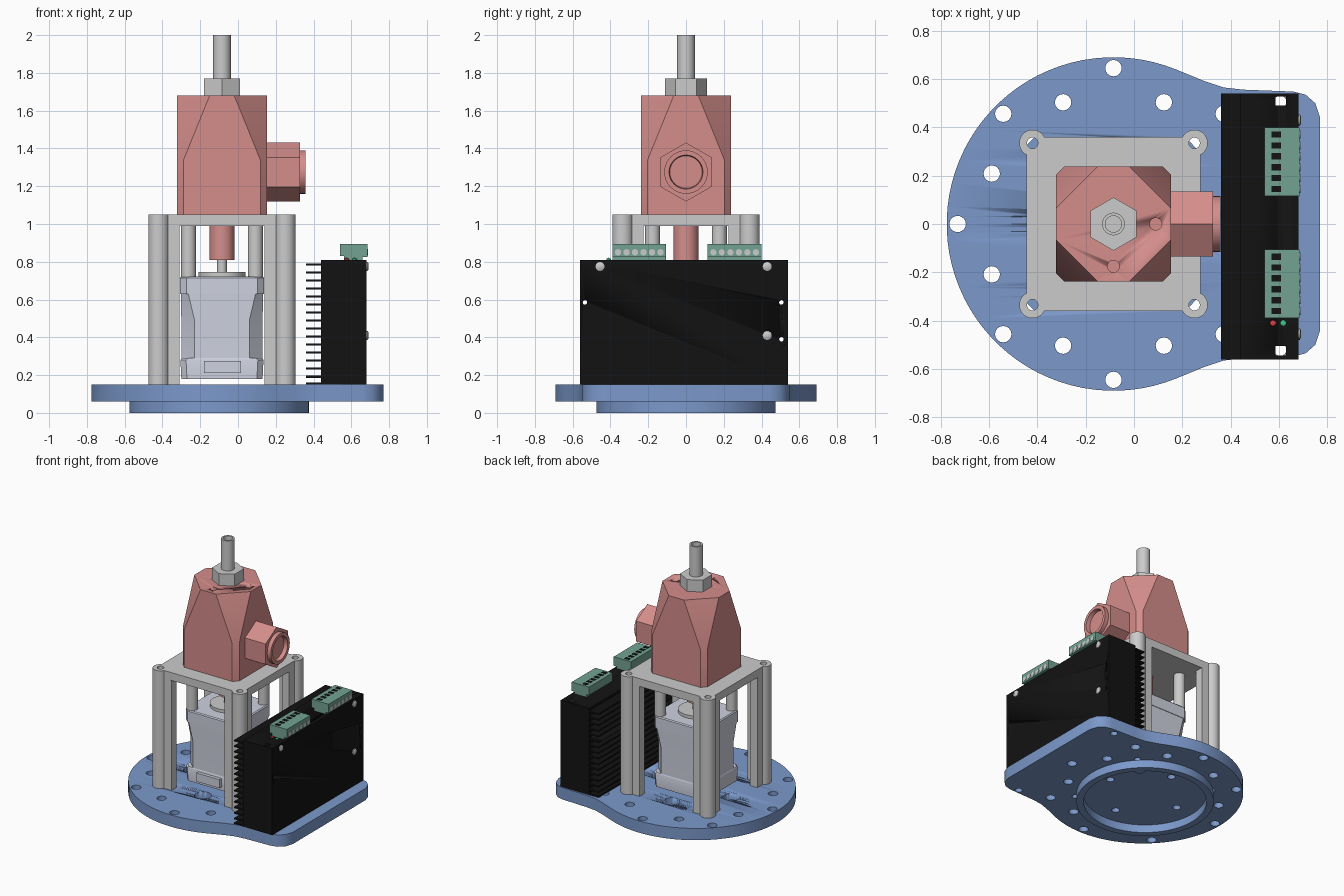
import bpy, bmesh
from math import sin, cos, pi, radians
from mathutils import Matrix, Vector

if "Cube" in bpy.data.objects:
    bpy.data.objects.remove(bpy.data.objects["Cube"])

CX = -0.085  # axis of pump and motor


def material(name, *rgb):
    m = bpy.data.materials.new(name)
    m.diffuse_color = (*rgb, 1)
    m.use_nodes = True
    m.node_tree.nodes["Principled BSDF"].inputs["Base Color"].default_value = m.diffuse_color
    return m


BLUE = material("blue", 0.20, 0.32, 0.60)
PINK = material("pink", 0.66, 0.27, 0.26)
BLACK = material("black", 0.006, 0.006, 0.006)
GREEN = material("green", 0.17, 0.36, 0.29)
SILVER = material("silver", 0.62, 0.64, 0.74)
RED = material("red", 0.7, 0.05, 0.05)
LED = material("led_green", 0.05, 0.6, 0.25)
ALONG_X = Matrix.Rotation(pi / 2, 4, 'Y')
ALONG_Y = Matrix.Rotation(pi / 2, 4, 'X')


def finish(name, bm, mat=None, rot=None, loc=(0, 0, 0)):
    bmesh.ops.remove_doubles(bm, verts=bm.verts, dist=1e-5)
    bmesh.ops.recalc_face_normals(bm, faces=bm.faces)
    bm.transform(Matrix.Translation(Vector(loc)) @ (rot or Matrix()))
    me = bpy.data.meshes.new(name)
    bm.to_mesh(me)
    bm.free()
    ob = bpy.data.objects.new(name, me)
    bpy.context.collection.objects.link(ob)
    if mat:
        me.materials.append(mat)
    bpy.ops.object.select_all(action='DESELECT')
    ob.select_set(True)
    bpy.context.view_layer.objects.active = ob
    bpy.ops.object.shade_smooth_by_angle(angle=radians(32))
    return ob


def circle(x, y, r, n=16, a0=0, a1=360):
    full = abs(a1 - a0) == 360
    k = n if full else n - 1
    return [(x + r * cos(radians(a0 + (a1 - a0) * i / k)),
             y + r * sin(radians(a0 + (a1 - a0) * i / k))) for i in range(n)]


def slab(name, loops, z0, z1, mat=None, rot=None, loc=(0, 0, 0)):
    """Extrude an outline; any further loops are holes."""
    cu = bpy.data.curves.new(name + "_outline", 'CURVE')
    cu.dimensions, cu.fill_mode, cu.extrude = '2D', 'BOTH', (z1 - z0) / 2
    for pts in loops:
        sp = cu.splines.new('POLY')
        sp.points.add(len(pts) - 1)
        for p, (x, y) in zip(sp.points, pts):
            p.co = (x, y, 0, 1)
        sp.use_cyclic_u = True
    tmp = bpy.data.objects.new("tmp", cu)
    bpy.context.collection.objects.link(tmp)
    me = bpy.data.meshes.new_from_object(tmp.evaluated_get(bpy.context.evaluated_depsgraph_get()))
    bm = bmesh.new()
    bm.from_mesh(me)
    bpy.data.objects.remove(tmp)
    bpy.data.meshes.remove(me)
    bm.transform(Matrix.Translation((0, 0, (z0 + z1) / 2)))
    return finish(name, bm, mat, rot, loc)


def loft(name, rings, mat=None, rot=None, loc=(0, 0, 0)):
    """Skin a stack of equal-length 3D rings and cap both ends."""
    bm = bmesh.new()
    vs = [[bm.verts.new(p) for p in ring] for ring in rings]
    n = len(vs[0])
    for a, b in zip(vs, vs[1:]):
        for i in range(n):
            bm.faces.new((a[i], a[(i + 1) % n], b[(i + 1) % n], b[i]))
    for k in (0, -1):
        if (vs[k][0].co - vs[k][n // 2].co).length > 1e-4:
            bm.faces.new(vs[k])
    return finish(name, bm, mat, rot, loc)


def lathe(name, prof, n=32, phase=0, **kw):
    return loft(name, [[(r * cos(phase + 2 * pi * i / n), r * sin(phase + 2 * pi * i / n), z)
                        for i in range(n)] for r, z in prof], **kw)


def octo(name, levels, **kw):
    """Stack of corner-cut squares given as (z, half width, corner cut)."""
    rings = []
    for z, h, c in levels:
        k = h - c
        rings.append([(h, -k, z), (h, k, z), (k, h, z), (-k, h, z),
                      (-h, k, z), (-h, -k, z), (-k, -h, z), (k, -h, z)])
    return loft(name, rings, loc=(CX, 0, 0), **kw)


def box(name, x0, x1, y0, y1, z0, z1, mat=None):
    return slab(name, [[(x0, y0), (x1, y0), (x1, y1), (x0, y1)]], z0, z1, mat)


def cut(ob, cutter):
    cutter.hide_render = True
    m = ob.modifiers.new("cut", 'BOOLEAN')
    m.operation, m.solver, m.object = 'DIFFERENCE', 'EXACT', cutter
    bpy.context.view_layer.objects.active = ob
    bpy.ops.object.modifier_apply(modifier=m.name)
    bpy.data.objects.remove(cutter)


# Base plate: round disc flowing into a squarer ledge, with bolt circles
side = [(0.29, 0.592), (0.37, 0.565), (0.45, 0.556), (0.66, 0.548), (0.71, 0.535), (0.75, 0.5), (0.77, 0.44)]
outline = circle(CX, 0, 0.69, 56, 68, 292) + [(x, -y) for x, y in side] + side[::-1]
holes = [circle(CX + 0.645 * cos(k * pi / 4), 0.645 * sin(k * pi / 4), 0.034) for k in range(8)]
holes += [circle(CX + 0.545 * cos((k + .5) * pi / 4), 0.545 * sin((k + .5) * pi / 4), 0.034) for k in range(8)]
holes += [circle(CX + 0.30 * cos(k * pi / 2), 0.30 * sin(k * pi / 2), 0.028) for k in range(4)]
post_xy = [(sx, sy) for sx in (-1, 1) for sy in (-1, 1)]
holes += [circle(CX + sx * 0.335, sy * 0.335, 0.023) for sx, sy in post_xy]
holes += [circle(0.605, y, 0.026) for y in (0.505, -0.52)]
plate = slab("base_plate", [outline] + holes, 0.06, 0.15, BLUE)
for k in range(4):
    cut(plate, lathe("counterbore", [(0.06, 0.10), (0.06, 0.2)], 24,
                     loc=(CX + 0.30 * cos(k * pi / 2), 0.30 * sin(k * pi / 2), 0)))
slab("base_ring", [circle(-0.1, 0, 0.475, 64), circle(-0.1, 0, 0.425, 64)], 0, 0.06, BLUE)
lathe("ring_boss", [(0.035, 0), (0.035, 0.06)], 16, mat=BLUE, loc=(0.2, 0.30, 0))

# Bracket: four L-shaped posts with round corners, and a top plate
lobe = circle(0.335, 0.335, 0.055, 18, 153, -63)
ell = [(0.225, 0.36)] + lobe + [(0.36, 0.225), (0.30, 0.225), (0.30, 0.30), (0.225, 0.30)]
for i, (sx, sy) in enumerate(post_xy):
    slab(f"bracket_post_{i + 1}", [[(CX + sx * x, sy * y) for x, y in ell],
                                   circle(CX + sx * 0.335, sy * 0.335, 0.023)], 0.15, 0.99)
rim = []
for sx, sy, order in ((1, 1, 1), (1, -1, -1), (-1, -1, 1), (-1, 1, -1)):
    rim += [(CX + sx * x, sy * y) for x, y in lobe[::order]]
slab("bracket_top", [rim] + [circle(CX + sx * 0.335, sy * 0.335, 0.023) for sx, sy in post_xy], 0.99, 1.05)

# Motor with caps, pilot disc, shaft, connector and standoffs
octo("motor_bottom_cap", [(0.18, 0.215, 0.03), (0.28, 0.22, 0.03), (0.29, 0.215, 0.035)], mat=SILVER)
octo("motor_body", [(0.29, 0.215, 0.07), (0.49, 0.215, 0.07), (0.63, 0.218, 0.04)], mat=SILVER)
octo("motor_top_cap", [(0.63, 0.222, 0.035), (0.715, 0.222, 0.035), (0.722, 0.215, 0.035)], mat=SILVER)
box("motor_connector", -0.18, 0.015, -0.245, -0.21, 0.21, 0.275, SILVER)
lathe("motor_pilot", [(0.125, 0.72), (0.125, 0.745)], loc=(CX, 0, 0))
lathe("motor_shaft", [(0.026, 0.74), (0.026, 0.83)], 16, loc=(CX, 0, 0))
for i, (sx, sy) in enumerate(post_xy):
    lathe(f"motor_standoff_{i + 1}", [(0.04, 0.72), (0.04, 0.99)], 20, loc=(CX + sx * 0.177, sy * 0.177, 0))
lathe("drive_coupling", [(0.027, 0.81), (0.066, 0.81), (0.066, 0.99)], 24, mat=PINK, loc=(CX, 0, 0))

# Pump head: block with tapering corner cuts and two top holes
head = octo("pump_head", [(1.05, 0.238, 0.035), (1.34, 0.238, 0.035), (1.68, 0.238, 0.173)], mat=PINK)
for x, y in ((CX + 0.175, 0), (CX, -0.175)):
    cut(head, lathe("head_hole", [(0.025, 1.62), (0.025, 1.75)], 20, loc=(x, y, 0)))

# Outlet: hex body and threaded collar with stepped bore
lathe("outlet_hex", [(0.156, 0), (0.156, 0.175), (0.09, 0.175)], 6, mat=PINK, rot=ALONG_X, loc=(0.152, 0, 1.275))
lathe("outlet_collar", [(0.115, 0.17), (0.115, 0.205), (0.09, 0.205), (0.075, 0.10), (0.05, 0.10),
                        (0.05, 0.03), (0, 0.03)], mat=PINK, rot=ALONG_X, loc=(0.152, 0, 1.275))

# Top fitting: nut and tube
lathe("top_nut", [(0.11, 1.68), (0.11, 1.77)], 6, pi / 6, loc=(CX, 0, 0))
lathe("top_tube", [(0.047, 1.77), (0.047, 2.0), (0.034, 2.0), (0.034, 1.80), (0, 1.80)], 24, loc=(CX, 0, 0))

# Driver: finned heatsink case with notches and through holes
comb = [(0.68, 0.81), (0.68, 0.15), (0.36, 0.15), (0.36, 0.162), (0.44, 0.162)]
for i in range(15):
    z = 0.186 + i * 0.0425
    comb += [(0.44, z), (0.36, z), (0.36, z + 0.011), (0.44, z + 0.011)]
comb += [(0.44, 0.81)]
case = slab("driver_case", [comb], -0.54, 0.56, BLACK, ALONG_Y)
for y0, y1 in ((0.49, 0.528), (-0.545, -0.505)):
    cut(case, box("notch", 0.585, 0.63, y0, y1, 0.1, 0.9))
for y, z in ((-0.535, 0.585), (0.505, 0.585), (0.505, 0.39)):
    cut(case, lathe("case_hole", [(0.012, 0.3), (0.012, 0.75)], 12, rot=ALONG_X, loc=(0, y, z)))
for y in (-0.455, 0.43):
    for z in (0.775, 0.41):
        if z > 0.5 or y > 0:
            lathe("case_screw", [(0.024, 0.675), (0.024, 0.686), (0.014, 0.692)], 16,
                  rot=ALONG_X, loc=(0, y, z))

# Terminal blocks with wire slots and clamp screws
term = [(0.56, 0.81), (0.66, 0.81), (0.66, 0.825), (0.685, 0.825), (0.685, 0.893), (0.54, 0.893), (0.54, 0.83), (0.56, 0.83)]
for n, y0 in (("rear", 0.115), ("front", -0.39)):
    slab(f"terminal_{n}", [term], -(y0 + 0.285), -y0, GREEN, ALONG_Y)
    for i in range(6):
        y = y0 + 0.03 + i * 0.045
        box(f"terminal_{n}_slot_{i + 1}", 0.57, 0.608, y - 0.013, y + 0.013, 0.88, 0.895, BLACK)
        lathe(f"terminal_{n}_screw_{i + 1}", [(0.017, 0.67), (0.017, 0.688)], 12, rot=ALONG_X, loc=(0, y, 0.85))

# Status lights
for n, x, m in (("red", 0.575, RED), ("green", 0.617, LED)):
    lathe(f"light_{n}", [(0.012, 0.80), (0.012, 0.815), (0, 0.822)], 12, mat=m, loc=(x, -0.41, 0))
